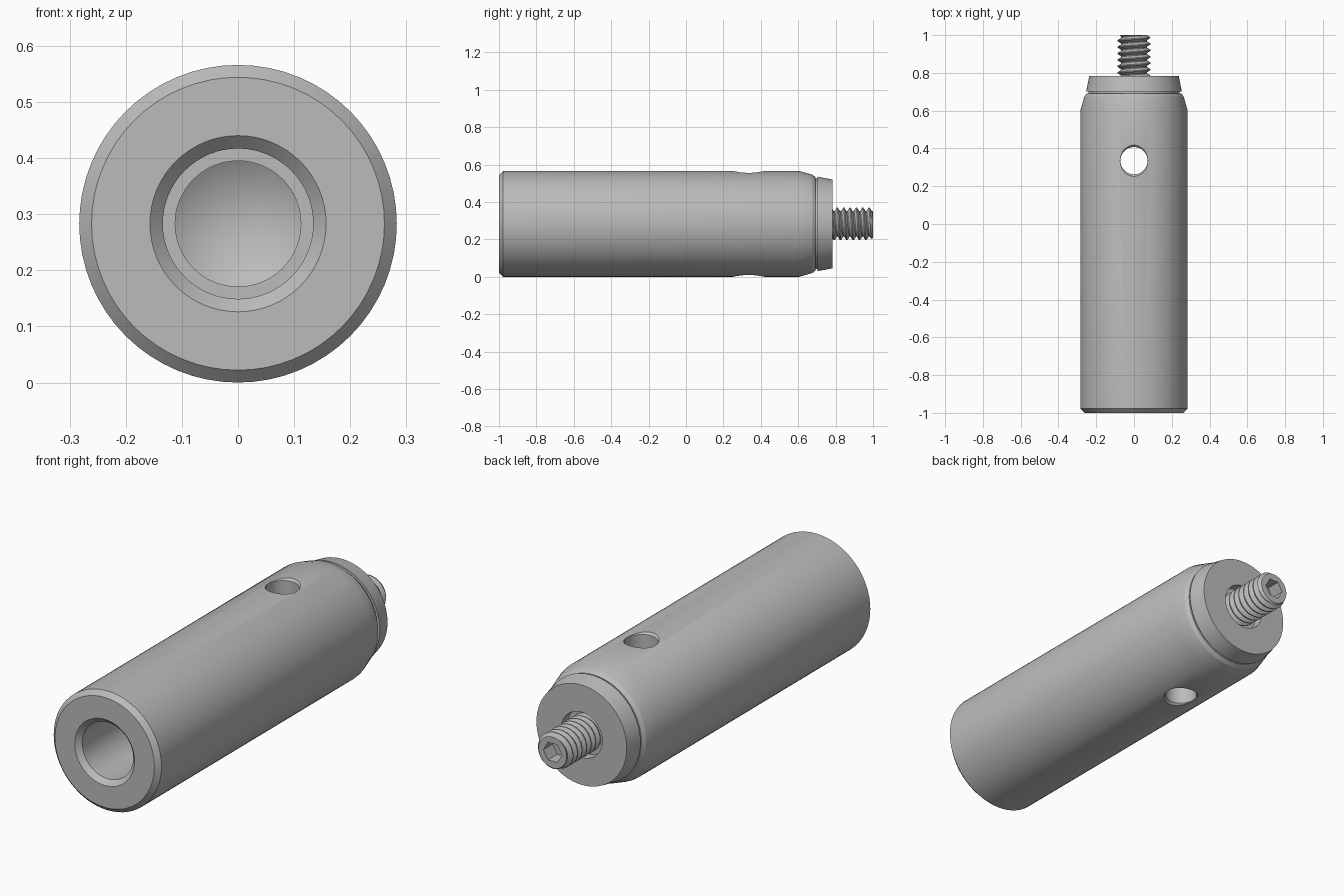
import bpy, bmesh, math
from mathutils import Matrix

if "Cube" in bpy.data.objects:
    bpy.data.objects.remove(bpy.data.objects["Cube"], do_unlink=True)

R = 0.283            # body radius, also the height of the axis
SEG = 64

steel = bpy.data.materials.new("brushed_grey")
steel.use_nodes = True
grey = (0.5, 0.5, 0.5, 1)
steel.diffuse_color = grey
steel.node_tree.nodes["Principled BSDF"].inputs["Base Color"].default_value = grey


def finish(name, bm, angle=20):
    """Clean the mesh, link it and smooth it with sharp edges kept."""
    bmesh.ops.remove_doubles(bm, verts=bm.verts, dist=1e-5)
    bmesh.ops.dissolve_degenerate(bm, edges=bm.edges, dist=1e-6)
    bmesh.ops.recalc_face_normals(bm, faces=bm.faces)
    mesh = bpy.data.meshes.new(name)
    bm.to_mesh(mesh)
    bm.free()
    mesh.materials.append(steel)
    obj = bpy.data.objects.new(name, mesh)
    bpy.context.collection.objects.link(obj)
    smooth(obj, angle)
    return obj


def smooth(obj, angle):
    bpy.ops.object.select_all(action="DESELECT")
    obj.select_set(True)
    bpy.context.view_layer.objects.active = obj
    bpy.ops.object.shade_smooth_by_angle(angle=math.radians(angle))


def skin(rows):
    """Join rows of points into a surface."""
    bm = bmesh.new()
    grid = [[bm.verts.new(p) for p in row] for row in rows]
    for a, b in zip(grid, grid[1:]):
        for i in range(len(a) - 1):
            bm.faces.new((a[i], a[i + 1], b[i + 1], b[i]))
    return bm


def around(r, y, t):
    return (r * math.cos(t), y, R + r * math.sin(t))


def lathe(profile, seg=SEG):
    """Revolve (radius, y) points about the long axis."""
    angles = [math.tau * i / seg for i in range(seg + 1)]
    return skin([[around(r, y, t) for t in angles] for r, y in profile])


# Main sleeve: blind stepped bore, chamfers and a tapered rear end
body = finish("handle_body", lathe([
    (0, -0.03), (0.112, -0.1), (0.112, -0.3), (0.134, -0.3), (0.134, -0.977),
    (0.157, -1), (0.261, -1), (R, -0.978), (R, 0.605), (0.263, 0.675),
    (0.25, 0.692), (0, 0.692)]))

# Cross hole with a slightly eased rim
cut = lathe([(0, -0.35), (0.15, -0.35), (0.072, -0.272), (0.072, 0.272),
             (0.15, 0.35), (0, 0.35)], 48)
bmesh.ops.translate(cut, verts=cut.verts, vec=(0, 0, -R))
bmesh.ops.rotate(cut, verts=cut.verts, matrix=Matrix.Rotation(math.pi / 2, 3, "X"))
bmesh.ops.translate(cut, verts=cut.verts, vec=(0, 0.335, R))
cutter = finish("cross_hole_cutter", cut)
cutter.hide_render = True
mod = body.modifiers.new("cross_hole", "BOOLEAN")
mod.operation, mod.object, mod.solver = "DIFFERENCE", cutter, "EXACT"
bpy.context.view_layer.objects.active = body
bpy.ops.object.modifier_apply(modifier="cross_hole")
bpy.data.objects.remove(cutter, do_unlink=True)
smooth(body, 20)

# Tapered end collar, set off by a narrow groove and recessed round the stud
finish("end_collar", lathe([
    (0, 0.685), (0.242, 0.685), (0.242, 0.702), (0.253, 0.702),
    (0.237, 0.783), (0.108, 0.783), (0.108, 0.735), (0, 0.735)]), 15)

# Threaded stud: helical rows clamped to the ends, then a hex socket
START, END, PITCH = 0.73, 1.0, 0.034
CREST, ROOT, TIP, HEX = 0.087, 0.068, 0.074, 0.042
angles = [math.tau * i / 48 for i in range(49)]
shape = [(0, ROOT), (0.15, ROOT), (0.5, CREST), (0.65, CREST)]


def thread_point(r, y, t):
    if y <= START:
        return around(ROOT, START, t)
    if y >= END:
        return around(TIP, END, t)
    return around(min(r, TIP + (END - y)), y, t)


def hex_radius(t):
    return HEX / math.cos(t % (math.pi / 3) - math.pi / 6)


rows = []
for turn in range(-1, int((END - START) / PITCH) + 2):
    for f, r in shape:
        rows.append([thread_point(r, START + PITCH * (turn + f - t / math.tau), t)
                     for t in angles])
rows.append([around(TIP, END, t) for t in angles])
for depth in (0, 0.07):
    rows.append([around(hex_radius(t), END - depth, t) for t in angles])
rows.append([around(0, END - 0.07, t) for t in angles])
finish("threaded_stud", skin(rows), 30)
